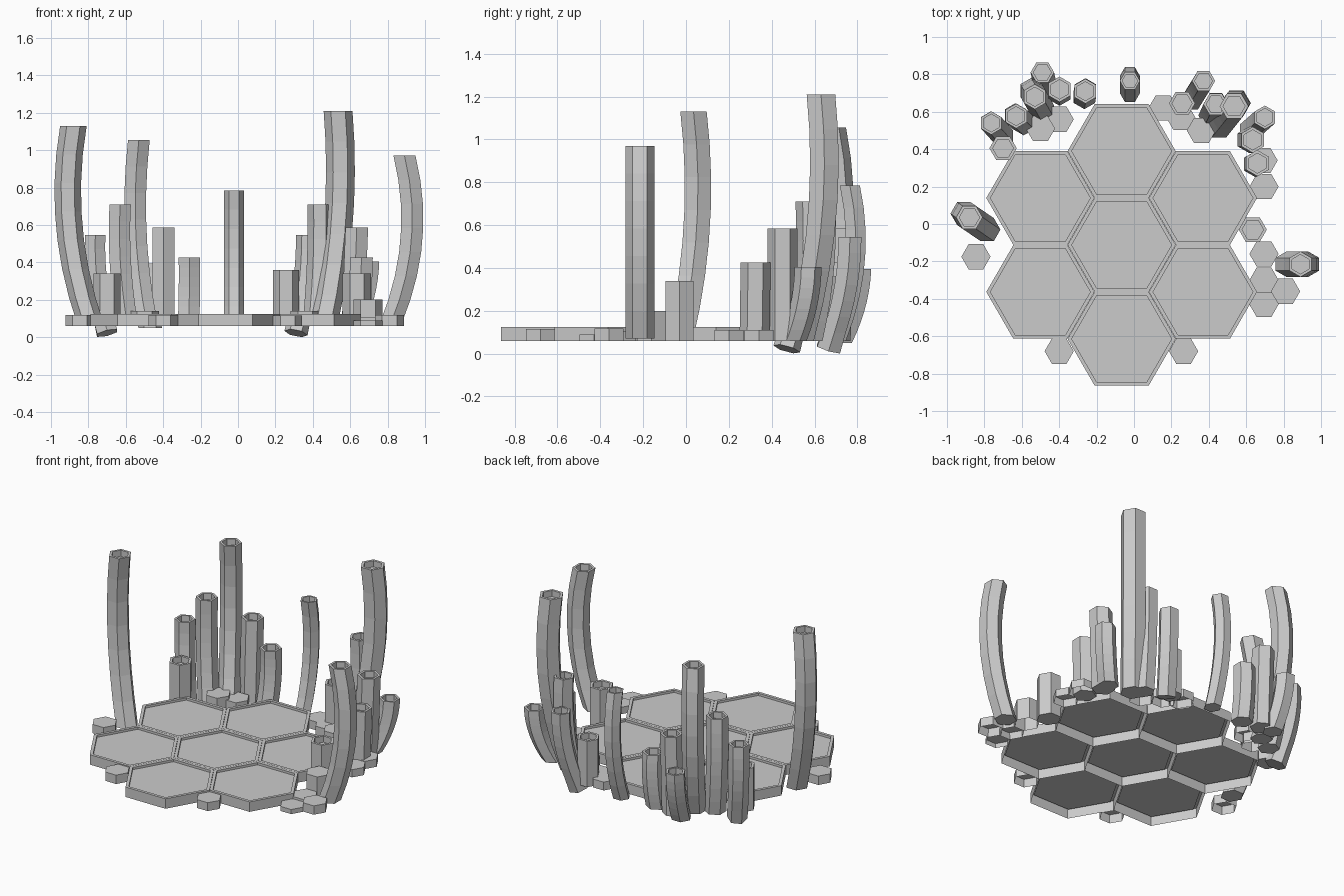
import bpy, bmesh, math
from mathutils import Vector


def ring(bm, c, r, rot, tilt=0.0, out=Vector((0, 0))):
    vs = []
    for i in range(6):
        a = math.radians(rot + 60 * i)
        dx, dy = r * math.cos(a), r * math.sin(a)
        vs.append(bm.verts.new((c[0] + dx, c[1] + dy, c[2] - tilt * (dx * out[0] + dy * out[1]))))
    return vs


def prism(name, centres, radii, rot=0, cap_bottom=False, tilt=0.0, out=Vector((0, 0))):
    """Loft hexagon rings along the centres and cap the last one."""
    bm = bmesh.new()
    rings = [ring(bm, c, r, rot, tilt if k == 0 else 0.0, out)
             for k, (c, r) in enumerate(zip(centres, radii))]
    for a, b in zip(rings, rings[1:]):
        for i in range(6):
            j = (i + 1) % 6
            bm.faces.new((a[i], a[j], b[j], b[i]))
    bm.faces.new(rings[-1])
    if cap_bottom:
        bm.faces.new(rings[0][::-1])
    me = bpy.data.meshes.new(name)
    bm.to_mesh(me)
    bm.free()
    ob = bpy.data.objects.new(name, me)
    bpy.context.collection.objects.link(ob)
    return ob


def tube(name, base, top, r, rot=0, bulge=0.0, tilt=0.0, steps=7):
    """Hexagonal column bowed outwards, with a recessed open top."""
    b, t = Vector(base), Vector(top)
    out = (t - b).to_2d()
    out = out.normalized() if out.length > 0.005 else Vector((0, 0))
    n = steps if bulge else 1
    pts = []
    for i in range(n + 1):
        u = i / n
        p = b.lerp(t, u)
        k = bulge * 4 * u * (1 - u)
        pts.append((p.x + out.x * k, p.y + out.y * k, p.z))
    radii = [r] * len(pts)
    inner = r * 0.76
    pts += [pts[-1], (t.x, t.y, t.z - 0.04)]
    radii += [inner, inner]
    prism(name, pts, radii, rot, True, tilt, out)


# Large recessed floor plates: one in the middle, six around it
CX, CY, STEP, R = -0.066, -0.112, 0.502, 0.289
plates = [(CX, CY)] + [(CX + STEP * math.cos(math.radians(30 + 60 * i)),
                        CY + STEP * math.sin(math.radians(30 + 60 * i))) for i in range(6)]
for i, (x, y) in enumerate(plates):
    prism(f"floor_plate_{i}", [(x, y, 0.06), (x, y, 0.125), (x, y, 0.125), (x, y, 0.11)],
          [R, R, R - 0.022, R - 0.022])

# Small edge tiles: x, y, top height
tiles = [(-0.845, -0.175, 0.118), (-0.40, -0.68, 0.118), (0.265, -0.68, 0.115),
         (0.695, -0.16, 0.20), (0.81, -0.36, 0.118), (0.695, -0.43, 0.09),
         (0.695, -0.30, 0.105), (0.695, 0.20, 0.11), (0.69, 0.34, 0.11),
         (0.36, 0.50, 0.14), (0.155, 0.62, 0.115), (-0.50, 0.51, 0.14),
         (-0.40, 0.56, 0.118), (0.25, 0.57, 0.115)]
for i, (x, y, z) in enumerate(tiles):
    prism(f"edge_tile_{i}", [(x, y, 0.06), (x, y, z)], [0.078, 0.078])

# Tall bowed columns
tube("tall_column_left", (-0.785, -0.03, 0.06), (-0.88, 0.035, 1.13), 0.071, 0, 0.085)
tube("tall_column_back_right", (0.455, 0.53, 0.06), (0.535, 0.63, 1.21), 0.077, 0, 0.07)
tube("tall_column_back_left", (-0.485, 0.60, 0.06), (-0.53, 0.68, 1.055), 0.067, 30, 0.08)
tube("tall_column_right", (0.815, -0.215, 0.07), (0.89, -0.215, 0.97), 0.068, 30, 0.075)
tube("back_column", (-0.022, 0.70, 0.06), (-0.022, 0.765, 0.785), 0.054, 0, 0.055)

# Middle-height columns around the back
tube("mid_column_left", (-0.59, 0.54, 0.06), (-0.63, 0.577, 0.71), 0.066, 30, 0.025)
tube("mid_column_right", (0.41, 0.58, 0.06), (0.437, 0.64, 0.71), 0.066, 0, 0.025)
tube("leaning_column_left", (-0.70, 0.47, 0.022), (-0.763, 0.54, 0.545), 0.062, 30, 0.03, 0.35)
tube("leaning_column_back", (0.31, 0.665, 0.022), (0.372, 0.765, 0.545), 0.062, 0, 0.03, 0.35)
tube("leaning_column_right", (0.62, 0.50, 0.06), (0.70, 0.57, 0.405), 0.063, 30, 0.025)
tube("short_column_back_left", (-0.47, 0.72, 0.05), (-0.49, 0.81, 0.395), 0.063, 0, 0.02)
tube("straight_column_left", (-0.398, 0.70, 0.06), (-0.398, 0.72, 0.585), 0.068, 30)
tube("straight_column_right", (0.615, 0.45, 0.06), (0.635, 0.45, 0.585), 0.07, 30)
tube("short_column_back", (-0.265, 0.68, 0.06), (-0.26, 0.71, 0.425), 0.066, 30, 0.015)
tube("short_column_right", (0.65, 0.32, 0.06), (0.66, 0.325, 0.425), 0.07, 30)

# Low hollow stubs
tube("stub_left", (-0.70, 0.405, 0.06), (-0.70, 0.405, 0.34), 0.073)
tube("stub_right", (0.635, -0.03, 0.06), (0.635, -0.03, 0.34), 0.075)
tube("stub_back", (0.257, 0.645, 0.06), (0.257, 0.645, 0.36), 0.07)
